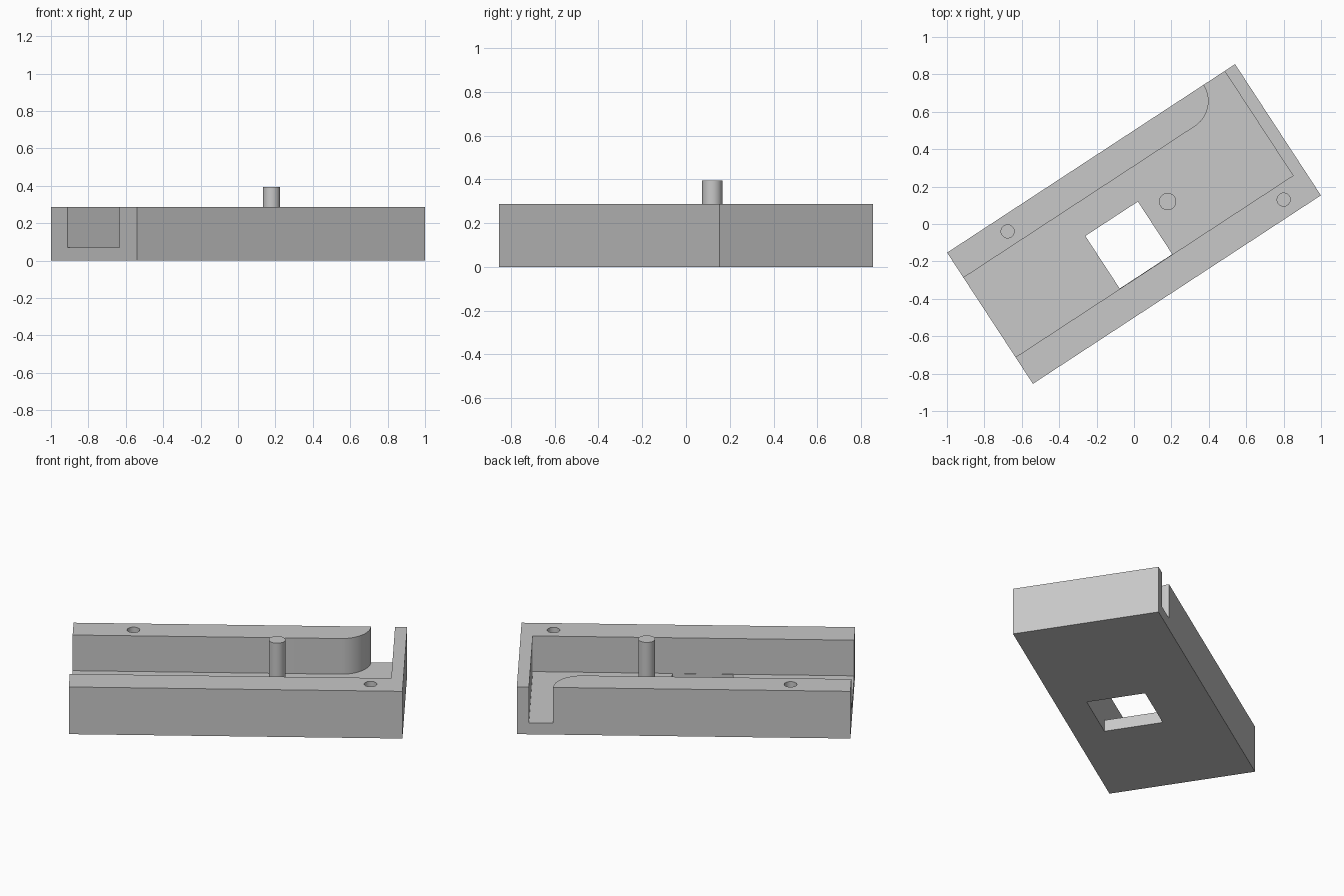
import bpy
import bmesh
from math import cos, sin, pi, radians

if "Cube" in bpy.data.objects:
    bpy.data.objects.remove(bpy.data.objects["Cube"], do_unlink=True)

TURN = radians(33.2)           # the block lies turned on the ground
HALF_L, HALF_W, HEIGHT = 0.92, 0.419, 0.287
FLOOR = 0.07
WALL_FRONT, WALL_BACK = -0.249, 0.259

grey = bpy.data.materials.new("plain grey")
grey.use_nodes = True
colour = (0.58, 0.58, 0.58, 1)
grey.diffuse_color = colour
grey.node_tree.nodes["Principled BSDF"].inputs["Base Color"].default_value = colour


def prism(name, outline, z0, z1):
    """Extrude a counter-clockwise outline, in block axes, from z0 to z1."""
    bm = bmesh.new()
    face = bm.faces.new([bm.verts.new((x, y, z0)) for x, y in outline])
    top = bmesh.ops.extrude_face_region(bm, geom=[face])["geom"]
    moved = [v for v in top if isinstance(v, bmesh.types.BMVert)]
    bmesh.ops.translate(bm, verts=moved, vec=(0, 0, z1 - z0))
    bmesh.ops.recalc_face_normals(bm, faces=bm.faces)
    mesh = bpy.data.meshes.new(name)
    bm.to_mesh(mesh)
    bm.free()
    mesh.materials.append(grey)
    obj = bpy.data.objects.new(name, mesh)
    obj.rotation_euler.z = TURN
    bpy.context.collection.objects.link(obj)
    return obj


def rectangle(x0, y0, x1, y1):
    return [(x0, y0), (x1, y0), (x1, y1), (x0, y1)]


def arc(cx, cy, r, start, end, steps):
    angles = [start + (end - start) * i / steps for i in range(steps + 1)]
    return [(cx + r * cos(a), cy + r * sin(a)) for a in angles]


def circle(cx, cy, r, sides=40):
    return arc(cx, cy, r, 0, 2 * pi, sides)[:-1]


def activate(obj):
    bpy.ops.object.select_all(action="DESELECT")
    obj.select_set(True)
    bpy.context.view_layer.objects.active = obj


def cut(target, cutter):
    mod = target.modifiers.new(cutter.name, "BOOLEAN")
    mod.operation, mod.solver, mod.object = "DIFFERENCE", "EXACT", cutter
    cutter.hide_render = True
    activate(target)
    bpy.ops.object.modifier_apply(modifier=mod.name)
    bpy.data.objects.remove(cutter, do_unlink=True)


# Main block
block = prism("channel_block", rectangle(-HALF_L, -HALF_W, HALF_L, HALF_W), 0, HEIGHT)

# Channel open at the left end, turning round a rounded corner to exit at the back
radius = 0.162
turn = arc(0.558, WALL_BACK + radius, radius, 0, -pi / 2, 20)
channel = [(-1.1, WALL_FRONT), (0.853, WALL_FRONT), (0.853, 0.6), (turn[0][0], 0.6)]
channel += turn + [(-1.1, WALL_BACK)]
cut(block, prism("channel_cutter", channel, FLOOR, 0.5))

# Square window through the floor
cut(block, prism("window_cutter", rectangle(-0.253, -0.247, 0.083, 0.089), -0.1, 0.15))

# Blind screw holes in the tops of the walls
for x, y in ((-0.587, 0.337), (0.741, -0.329)):
    cut(block, prism("screw_hole_cutter", circle(x, y, 0.035), 0.1, 0.5))

# Upright pin standing on the channel floor
pin = prism("pin", circle(0.216, 0.002, 0.046), FLOOR - 0.01, 0.395)

for obj in (block, pin):
    activate(obj)
    bpy.ops.object.shade_smooth_by_angle(angle=radians(30))
